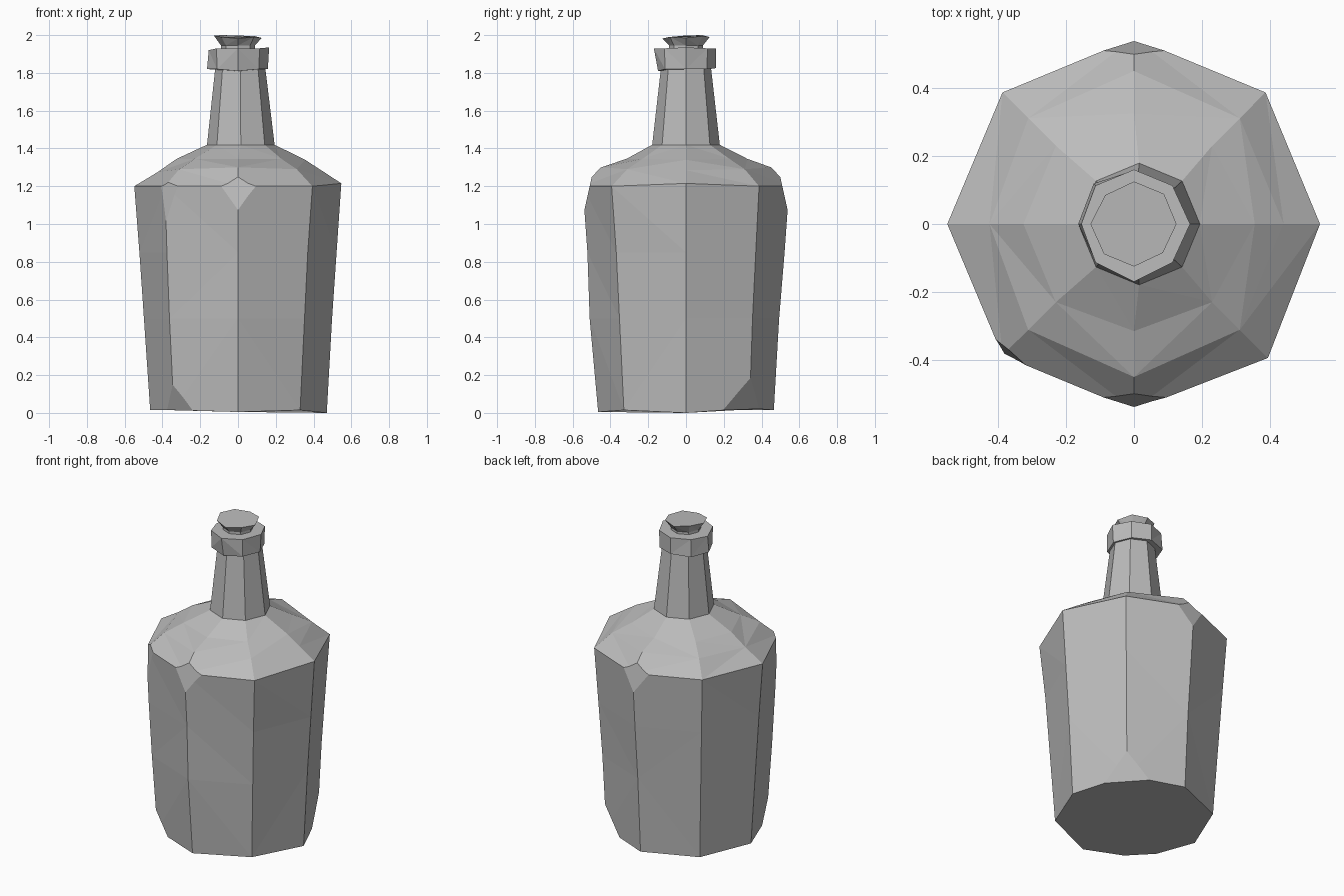
import bpy, bmesh, math
from mathutils import Vector

cube = bpy.data.objects.get("Cube")
if cube:
    bpy.data.objects.remove(cube, do_unlink=True)

SIDES = 8
grey = bpy.data.materials.new("plain grey")
grey.use_nodes = True
colour = (0.5, 0.5, 0.5, 1)
grey.diffuse_color = colour
grey.node_tree.nodes["Principled BSDF"].inputs["Base Color"].default_value = colour


def ring(z, r, cx=0, cy=0, nudge={}):
    """Octagon of points; nudge maps a corner to its (radius, height) change."""
    points = []
    for i in range(SIDES):
        dr, dz = nudge.get(i, (0, 0))
        a = math.tau * i / SIDES
        points.append(Vector((cx + (r + dr) * math.cos(a), cy + (r + dr) * math.sin(a), z + dz)))
    return points


def loft(name, rings, chips=()):
    """Skin the rings, cap both ends, then slice off chipped corners."""
    bm = bmesh.new()
    loops = [[bm.verts.new(p) for p in points] for points in rings]
    for low, high in zip(loops, loops[1:]):
        for i in range(SIDES):
            j = (i + 1) % SIDES
            bm.faces.new((low[i], low[j], high[j], high[i]))
    bm.faces.new(loops[0][::-1])
    bm.faces.new(loops[-1])
    bmesh.ops.triangulate(bm, faces=[f for f in bm.faces if len(f.verts) == 4])
    for a, b, c in chips:
        a, b, c = Vector(a), Vector(b), Vector(c)
        normal = (b - a).cross(c - a).normalized()
        if normal.dot(a - Vector((0, 0, 0.7))) < 0:
            normal.negate()
        cut = bmesh.ops.bisect_plane(bm, geom=bm.verts[:] + bm.edges[:] + bm.faces[:],
                                     plane_co=a, plane_no=normal, clear_outer=True)
        edges = [e for e in cut["geom_cut"] if isinstance(e, bmesh.types.BMEdge)]
        bmesh.ops.holes_fill(bm, edges=edges, sides=0)
    bmesh.ops.recalc_face_normals(bm, faces=bm.faces)
    mesh = bpy.data.meshes.new(name)
    bm.to_mesh(mesh)
    bm.free()
    mesh.materials.append(grey)
    obj = bpy.data.objects.new(name, mesh)
    bpy.context.collection.objects.link(obj)
    return obj


# Worn corners: front and back shoulder, right shoulder, two at the base
chips = [((-0.08, s * 0.51, 1.2), (0.08, s * 0.51, 1.2), (0, s * 0.53, 1.11)) for s in (-1, 1)]
chips += [
    ((-0.40, -0.345, 1.2), (-0.33, -0.405, 1.2), (-0.375, -0.375, 1.12)),
    ((0.34, 0.34, 0.18), (0.40, 0.18, 0), (0.18, 0.40, 0)),
    ((-0.335, -0.335, 0.11), (-0.38, -0.24, 0.02), (-0.24, -0.38, 0.02)),
]

# Body with rounded shoulders
loft("bottle_body", [
    ring(0.015, 0.465, nudge={0: (0.005, -0.015), 1: (0.01, 0.01), 5: (0.015, 0), 6: (0, -0.01)}),
    ring(0.5, 0.498, nudge={5: (0.015, 0), 6: (0.012, 0), 2: (-0.005, 0)}),
    ring(0.85, 0.522, nudge={5: (0.01, 0)}),
    ring(1.2, 0.547, nudge={0: (0, 0.015), 4: (0.002, 0), 7: (0.01, 0)}),
    ring(1.29, 0.44, nudge={0: (0, -0.005), 4: (-0.015, -0.015), 2: (0.01, 0.01), 6: (0.01, 0.01)}),
    ring(1.345, 0.325, nudge={0: (0.03, -0.005), 6: (-0.01, 0)}),
    ring(1.42, 0.178, 0.015, 0),
], chips)

# Neck, lip and flared stopper
loft("neck", [ring(1.41, 0.18, 0.015, 0), ring(1.83, 0.132, 0.012, 0)])
loft("neck_lip", [
    ring(1.82, 0.158, nudge={2: (0, 0.005), 3: (0.01, 0), 4: (0.006, 0), 6: (-0.01, -0.01)}),
    ring(1.93, 0.16, nudge={0: (0.005, 0.005), 4: (-0.005, -0.01), 6: (0.01, 0)}),
])
loft("stopper", [
    ring(1.91, 0.09),
    ring(1.945, 0.09),
    ring(1.99, 0.125, nudge={0: (0, -0.005), 1: (0, 0.005), 3: (-0.005, 0.01),
                             4: (0.003, 0.008), 6: (0, -0.008), 7: (-0.005, 0)}),
])
